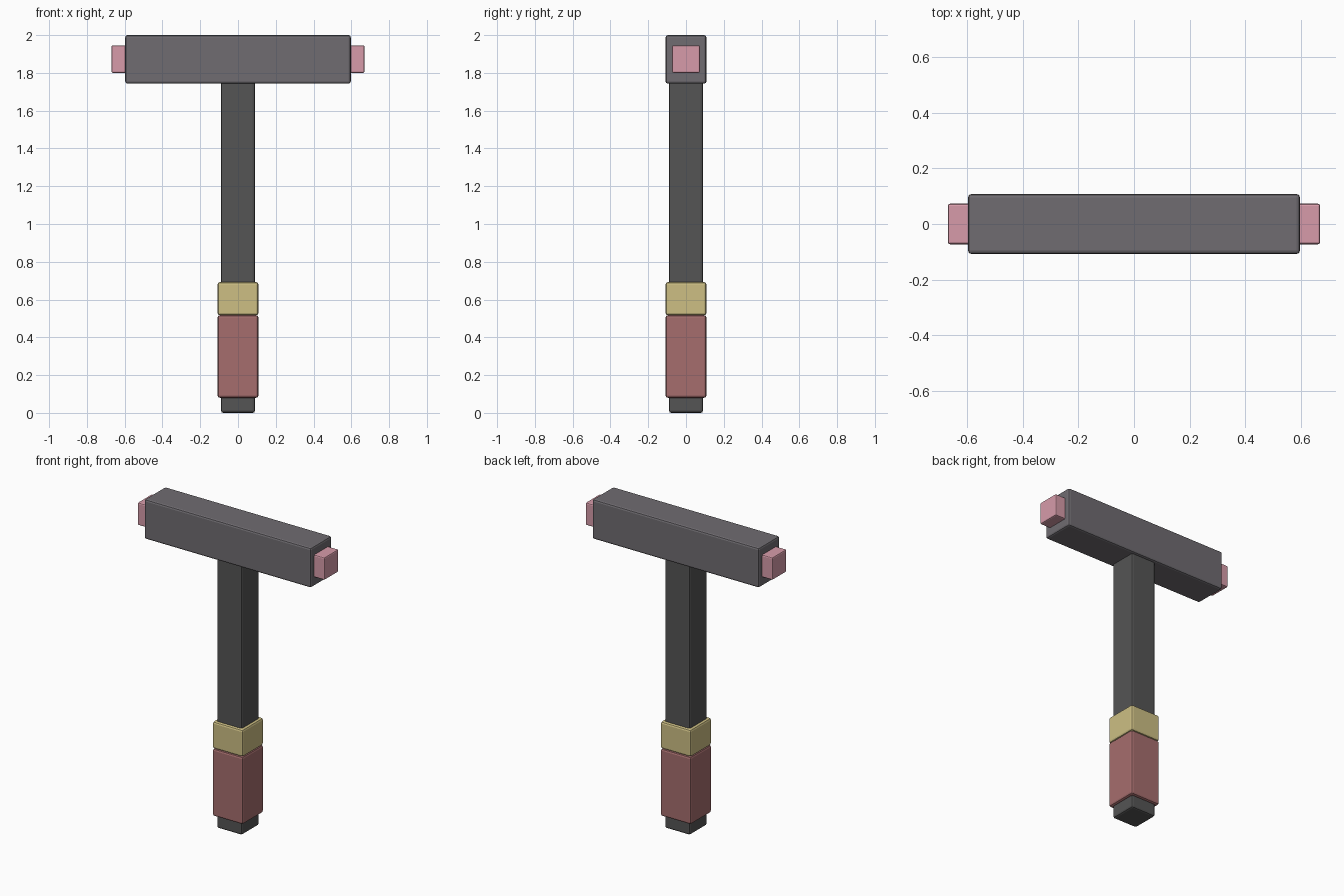
import bpy

if "Cube" in bpy.data.objects:
    bpy.data.objects.remove(bpy.data.objects["Cube"])


def material(name, rgb):
    m = bpy.data.materials.new(name)
    m.diffuse_color = (*rgb, 1)
    m.use_nodes = True
    m.node_tree.nodes["Principled BSDF"].inputs["Base Color"].default_value = m.diffuse_color
    return m


def block(name, half_x, half_y, z0, z1, mat, x=0.0, bevel=0.012):
    """Softly bevelled box spanning z0..z1, centred on x and y = 0."""
    bpy.ops.mesh.primitive_cube_add(size=2, location=(x, 0, (z0 + z1) / 2))
    ob = bpy.context.object
    ob.name = name
    ob.scale = (half_x, half_y, (z1 - z0) / 2)
    bpy.ops.object.transform_apply(location=False, rotation=False, scale=True)
    ob.data.materials.append(mat)
    mod = ob.modifiers.new("soft_edges", 'BEVEL')
    mod.width = bevel
    mod.segments = 2
    return ob


dark = material("dark_grey", (0.09, 0.09, 0.09))
stone = material("warm_grey", (0.16, 0.15, 0.165))
red = material("dusty_red", (0.38, 0.155, 0.155))
gold = material("pale_gold", (0.61, 0.52, 0.23))
pink = material("pink", (0.68, 0.33, 0.40))

# Handle, running up into the head
block("shaft", 0.09, 0.09, 0.0, 1.78, dark)

# Grip and collar sleeves around the handle
block("grip", 0.108, 0.108, 0.08, 0.517, red)
block("collar", 0.108, 0.108, 0.517, 0.692, gold)

# Hammer head
block("head", 0.597, 0.108, 1.743, 2.0, stone)

# Striking faces at both ends, sunk slightly into the head
for side, label in ((-1, "left"), (1, "right")):
    block(f"striking_face_{label}", 0.055, 0.073, 1.80, 1.946, pink,
          x=side * 0.615, bevel=0.008)
